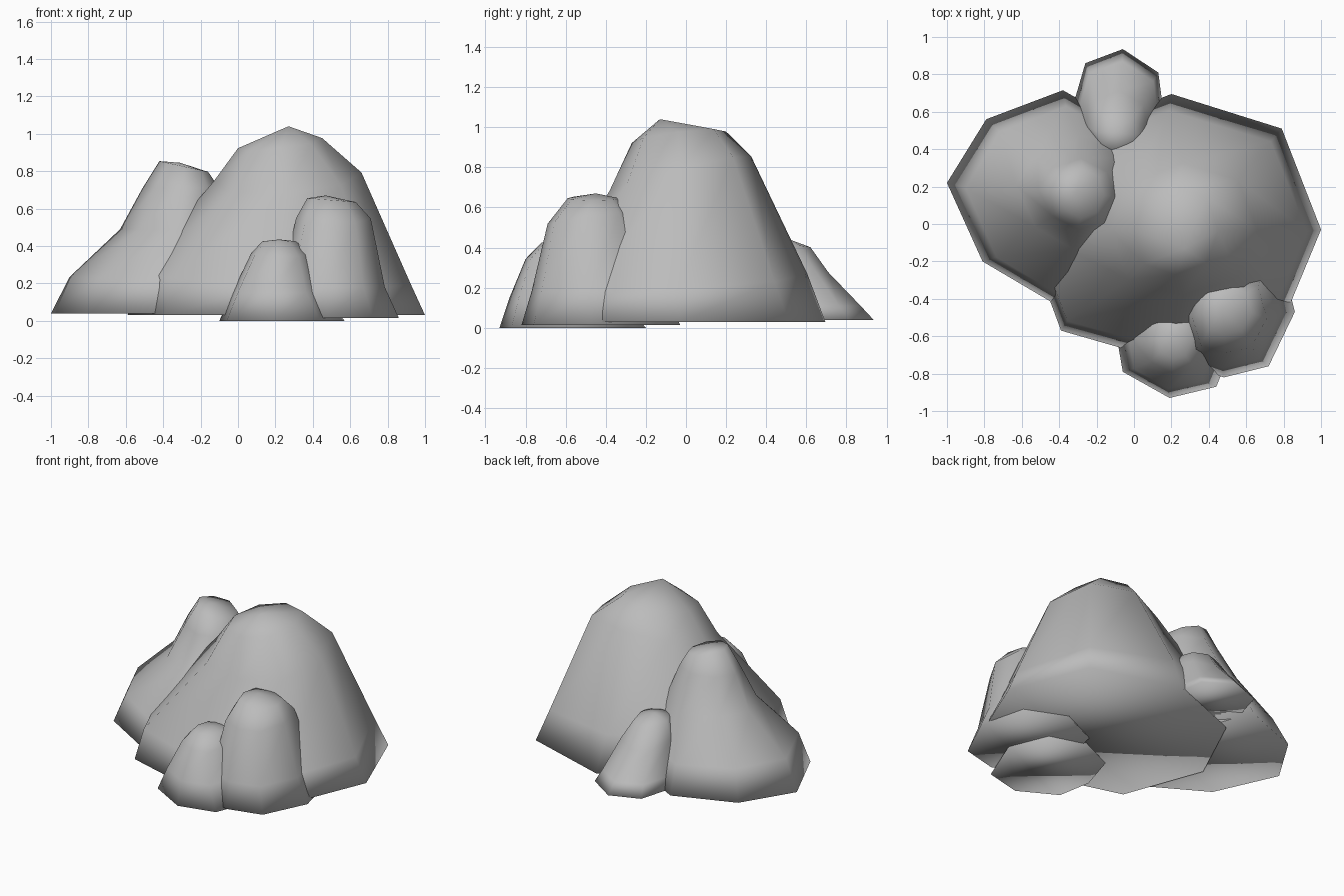
import bpy, bmesh

if "Cube" in bpy.data.objects:
    bpy.data.objects.remove(bpy.data.objects["Cube"])

stone = bpy.data.materials.new("stone")
stone.diffuse_color = (.5, .5, .5, 1)
stone.use_nodes = True
stone.node_tree.nodes["Principled BSDF"].inputs["Base Color"].default_value = stone.diffuse_color


def rock(name, base_z, outline, rings, apex):
    """Loft a boulder: flat base outline, then the same outline fitted to each
    ring's extents (x0, x1, y0, y1, z, slope_x, slope_y), closed at an apex."""
    xs, ys = [p[0] for p in outline], [p[1] for p in outline]
    bx, by = min(xs), min(ys)
    w, d = max(xs) - bx, max(ys) - by
    bm = bmesh.new()
    loops = [[bm.verts.new((x, y, base_z)) for x, y in outline]]
    for x0, x1, y0, y1, z, sx, sy in rings:
        loop = []
        for x, y in outline:
            px = x0 + (x - bx) / w * (x1 - x0)
            py = y0 + (y - by) / d * (y1 - y0)
            pz = z + sx * (px - (x0 + x1) / 2) + sy * (py - (y0 + y1) / 2)
            loop.append(bm.verts.new((px, py, pz)))
        loops.append(loop)
    n = len(outline)
    for lo, hi in zip(loops, loops[1:]):
        for i in range(n):
            j = (i + 1) % n
            bm.faces.new((lo[i], lo[j], hi[j], hi[i]))
    tip = bm.verts.new(apex)
    for i in range(n):
        bm.faces.new((loops[-1][i], loops[-1][(i + 1) % n], tip))
    bm.faces.new(loops[0][::-1])
    bmesh.ops.recalc_face_normals(bm, faces=bm.faces)
    # Soft shading everywhere, including round the base edge
    for f in bm.faces:
        f.smooth = True
    mesh = bpy.data.meshes.new(name)
    bm.to_mesh(mesh)
    bm.free()
    mesh.materials.append(stone)
    bpy.context.collection.objects.link(bpy.data.objects.new(name, mesh))


# Main boulder
rock("main_boulder", 0.03,
     [(1.0, -.03), (.79, .51), (.2, .695), (-.35, .48),
      (-.59, -.03), (-.39, -.57), (.2, -.74), (.78, -.56)],
     [(-.54, .925, -.67, .605, .23, -.05, .06),
      (-.13, .66, -.38, .325, .77, .06, .24),
      (.0, .45, -.27, .2, .95, .12, .12)],
     (.27, -.13, 1.04))

# Left boulder
rock("left_boulder", 0.04,
     [(-1.0, .22), (-.81, -.2), (-.42, -.43), (-.05, -.3),
      (.12, .1), (.0, .5), (-.38, .715), (-.79, .56)],
     [(-.90, .07, -.38, .63, .22, -.03, 0),
      (-.63, -.02, -.14, .47, .49, 0, 0),
      (-.51, -.1, -.03, .35, .71, 0, 0),
      (-.42, -.16, .03, .3, .825, -.22, 0)],
     (-.31, .17, .845))

# Front right rock
rock("front_right_rock", 0.015,
     [(.86, -.47), (.78, -.15), (.5, -.03), (.24, -.15),
      (.18, -.45), (.26, -.74), (.48, -.82), (.72, -.76)],
     [(.23, .785, -.77, -.1, .18, 0, 0),
      (.31, .71, -.69, -.27, .55, 0, .15),
      (.37, .63, -.59, -.33, .645, -.08, 0)],
     (.47, -.45, .67))

# Front small rock
rock("front_small_rock", 0.0,
     [(.57, -.55), (.46, -.28), (.2, -.2), (-.02, -.3),
      (-.1, -.56), (-.06, -.79), (.19, -.93), (.44, -.87)],
     [(-.03, .46, -.88, -.32, .15, 0, 0),
      (.07, .385, -.8, -.46, .36, 0, .1),
      (.13, .31, -.72, -.52, .425, 0, 0)],
     (.22, -.6, .435))

# Back small rock
rock("back_small_rock", 0.04,
     [(.16, .58), (.13, .81), (-.06, .935), (-.26, .86),
      (-.33, .62), (-.26, .42), (-.07, .34), (.1, .42)],
     [(-.3, .13, .36, .87, .11, 0, 0),
      (-.25, .07, .36, .71, .32, 0, -.25),
      (-.2, .01, .38, .62, .42, 0, -.15)],
     (-.1, .49, .45))
